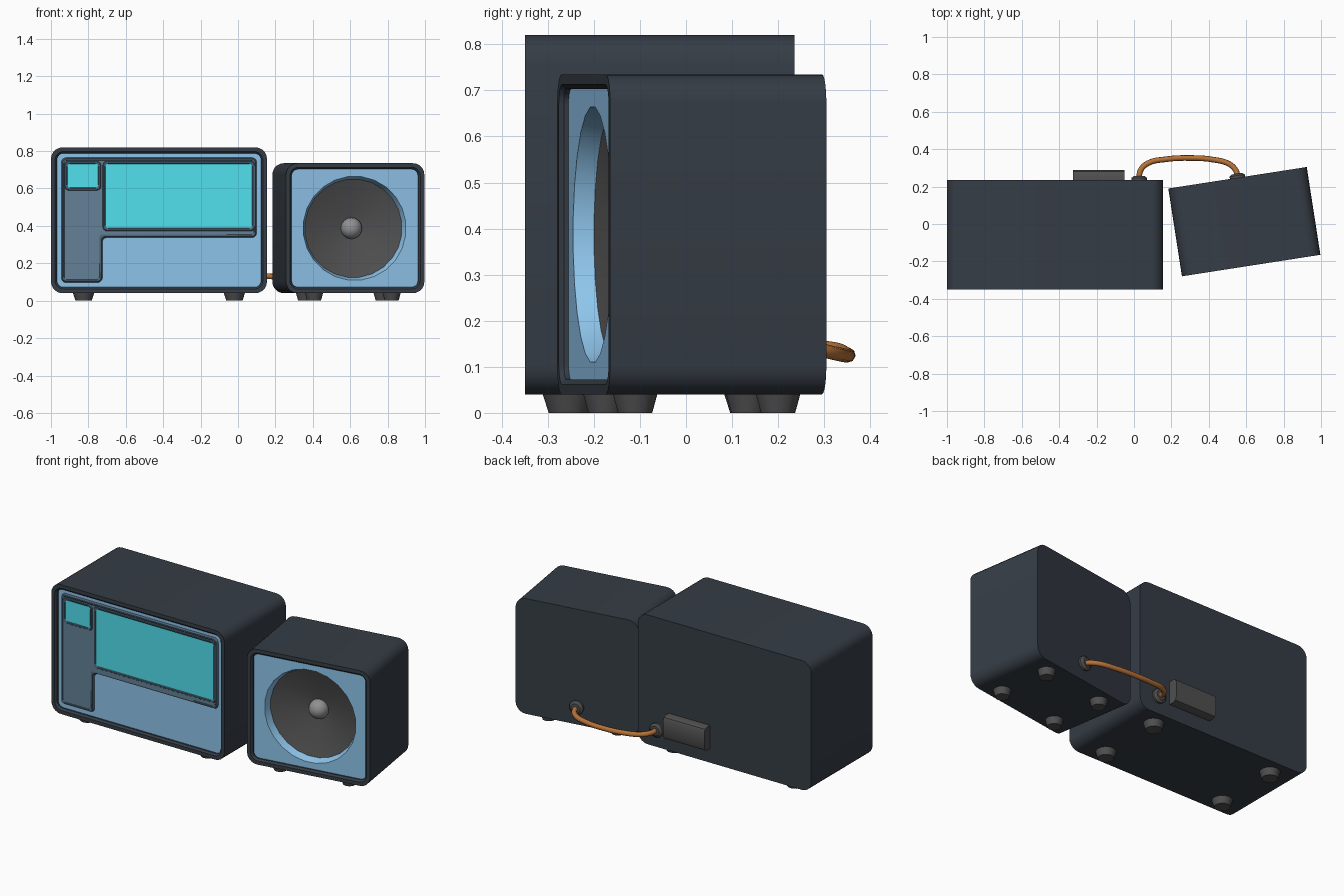
import bpy, bmesh
from math import sin, cos, pi, radians
from mathutils import Vector, Matrix

if "Cube" in bpy.data.objects:
    bpy.data.objects.remove(bpy.data.objects["Cube"])

SPK = Matrix.Translation((0.59, 0.0125, 0)) @ Matrix.Rotation(radians(8.83), 4, 'Z')
MAIN = Matrix()


def mat(name, r, g, b):
    m = bpy.data.materials.new(name)
    m.diffuse_color = (r, g, b, 1)
    m.use_nodes = True
    m.node_tree.nodes["Principled BSDF"].inputs["Base Color"].default_value = m.diffuse_color
    return m


CASE = mat("case_slate", 0.036, 0.046, 0.060)
BLUE = mat("panel_blue", 0.27, 0.55, 0.82)
BEZEL = mat("bezel_slate_blue", 0.125, 0.22, 0.31)
RIM = mat("rim_slate", 0.07, 0.12, 0.17)
CYAN = mat("screen_cyan", 0.085, 0.75, 0.85)
DARK = mat("dark_grey", 0.08, 0.08, 0.08)
GREY = mat("mid_grey", 0.28, 0.28, 0.28)
COPPER = mat("cable_copper", 0.47, 0.17, 0.04)


def finish(name, bm, material, frame, angle=35):
    me = bpy.data.meshes.new(name)
    bm.to_mesh(me)
    bm.free()
    me.polygons.foreach_set("use_smooth", [True] * len(me.polygons))
    me.set_sharp_from_angle(angle=radians(angle))
    me.materials.append(material)
    ob = bpy.data.objects.new(name, me)
    ob.matrix_world = frame
    bpy.context.collection.objects.link(ob)
    return ob


def rounded(pts, r, n=5):
    """Round every right-angled corner of an x-z outline."""
    out = []
    for i, p in enumerate(pts):
        p = Vector(p)
        u = (Vector(pts[i - 1]) - p).normalized() * r
        v = (Vector(pts[(i + 1) % len(pts)]) - p).normalized() * r
        for k in range(n + 1):
            t = k / n * pi / 2
            out.append(p + u + v - v * cos(t) - u * sin(t))
    return out


def rect(x0, x1, z0, z1, d=0.0):
    return [(x1 - d, z1 - d), (x0 + d, z1 - d), (x0 + d, z0 + d), (x1 - d, z0 + d)]


def circle(x, z, r, n=24):
    return [(x + r * cos((i + .5) * 2 * pi / n), z + r * sin((i + .5) * 2 * pi / n)) for i in range(n)]


def loft(name, loops, material, frame=MAIN, back=True, front=True, angle=35):
    """Bridge x-z outlines given as (y, outline), from back to front."""
    bm = bmesh.new()
    rows = [[bm.verts.new((p[0], y, p[1])) for p in pts] for y, pts in loops]
    for a, b in zip(rows, rows[1:]):
        for i in range(len(a)):
            j = (i + 1) % len(a)
            bm.faces.new((a[i], a[j], b[j], b[i]))
    if back:
        bm.faces.new(rows[0][::-1])
    if front:
        bm.faces.new(rows[-1])
    return finish(name, bm, material, frame, angle)


def case(name, x0, x1, z0, z1, yf, yb, depth, frame):
    def o(d, r):
        return rounded(rect(x0, x1, z0, z1, d), r)
    loft(name, [(yb, o(0, .062)), (yf, o(0, .062)), (yf, o(.022, .045)),
                (yf + .01, o(.032, .035)), (yf + depth, o(.032, .035))], CASE, frame)


def feet(prefix, cx, cy, dx, dy, r, frame):
    for sx, lr in ((-1, "left"), (1, "right")):
        for sy, fb in ((-1, "front"), (1, "back")):
            bm = bmesh.new()
            bmesh.ops.create_cone(bm, cap_ends=True, segments=16, radius1=r * .75, radius2=r, depth=.045,
                                  matrix=Matrix.Translation((cx + sx * dx, cy + sy * dy, .0225)))
            finish(f"{prefix}_foot_{fb}_{lr}", bm, DARK, frame)


def grommet(name, x, y, z, frame):
    loft(name, [(y + .022, circle(x, z, .028, 16)), (y + .012, circle(x, z, .042, 16)),
                (y - .002, circle(x, z, .042, 16))], DARK, frame)


# main unit: case, blue face panel, feet
case("main_case", -1, .155, .04, .82, -.35, .235, .03, MAIN)
loft("main_front_panel", [(-.318, rounded(rect(-1, .155, .04, .82, .03), .035)),
                          (-.33, rounded(rect(-1, .155, .04, .82, .03), .035))], BLUE)
feet("main", -.4225, -.0575, .403, .197, .058, MAIN)


# L-shaped bezel with a darker chamfered rim
def ell(d, r):
    return rounded([(.1 - d, .765 - d), (-.945 + d, .765 - d), (-.945 + d, .097 + d),
                    (-.725 - d, .097 + d), (-.725 - d, .337 + d), (.1 - d, .337 + d)], r)


loft("bezel_rim", [(-.329, ell(0, .025)), (-.343, ell(.006, .022)), (-.343, ell(.013, .018)),
                   (-.339, ell(.018, .015))], RIM, front=False)
loft("bezel", [(-.329, ell(.014, .018)), (-.340, ell(.014, .018))], BEZEL)

# the two screens with raised rims
for name, box in (("main_screen", (-.708, .075, .388, .732)), ("small_screen", (-.912, -.748, .605, .732))):
    def o(d, r):
        return rounded(rect(*box, d), r)
    loft(name + "_rim", [(-.339, o(-.016, .024)), (-.345, o(-.012, .022)), (-.345, o(-.005, .018)),
                         (-.340, o(.002, .012))], RIM, front=False)
    loft(name, [(-.335, o(0, .014)), (-.3415, o(0, .014))], CYAN)

# raised block on the back
loft("back_block", [(.29, rect(-.325, -.05, .15, .24)), (.282, rect(-.325, -.05, .132, .258)),
                    (.265, rect(-.325, -.05, .125, .265)), (.23, rect(-.325, -.05, .125, .265))], DARK)

# speaker: case, panel with tapered round opening, cone, dust cap, feet
SB = (-.3745, .3745, .04, .735)
case("speaker_case", *SB, -.2375, .2375, .2, SPK)
loft("speaker_front_panel", [(-.2175, rounded(rect(*SB, .031), .035)), (-.2175, circle(0, .387, .279)),
                             (-.174, circle(0, .387, .264))], BLUE, SPK, back=False, front=False)
loft("speaker_cone", [(-.174, circle(0, .387, .265)), (-.10, circle(0, .387, .045))], DARK, SPK, back=False)
bm = bmesh.new()
bmesh.ops.create_uvsphere(bm, u_segments=20, v_segments=12, radius=.057,
                          matrix=Matrix.Translation((0, -.108, .387)))
finish("speaker_dust_cap", bm, GREY, SPK)
feet("speaker", 0, 0, .21, .157, .05, SPK)

# cable between the two backs, with grommets
grommet("main_grommet", .028, .235, .145, MAIN)
grommet("speaker_grommet", 0, .2375, .145, SPK)
path = [(.028, .24, .145), (.034, .285, .143), (.075, .325, .138), (.17, .346, .13), (.3, .353, .125),
        (.43, .343, .125), (.51, .32, .13), (.545, .285, .138), (.555, .25, .145)]
cu = bpy.data.curves.new("cable", 'CURVE')
cu.dimensions = '3D'
cu.bevel_depth = .015
cu.bevel_resolution = 2
cu.resolution_u = 4
sp = cu.splines.new('BEZIER')
sp.bezier_points.add(len(path) - 1)
for bp, co in zip(sp.bezier_points, path):
    bp.co = co
    bp.handle_left_type = bp.handle_right_type = 'AUTO'
cu.materials.append(COPPER)
bpy.context.collection.objects.link(bpy.data.objects.new("cable", cu))
